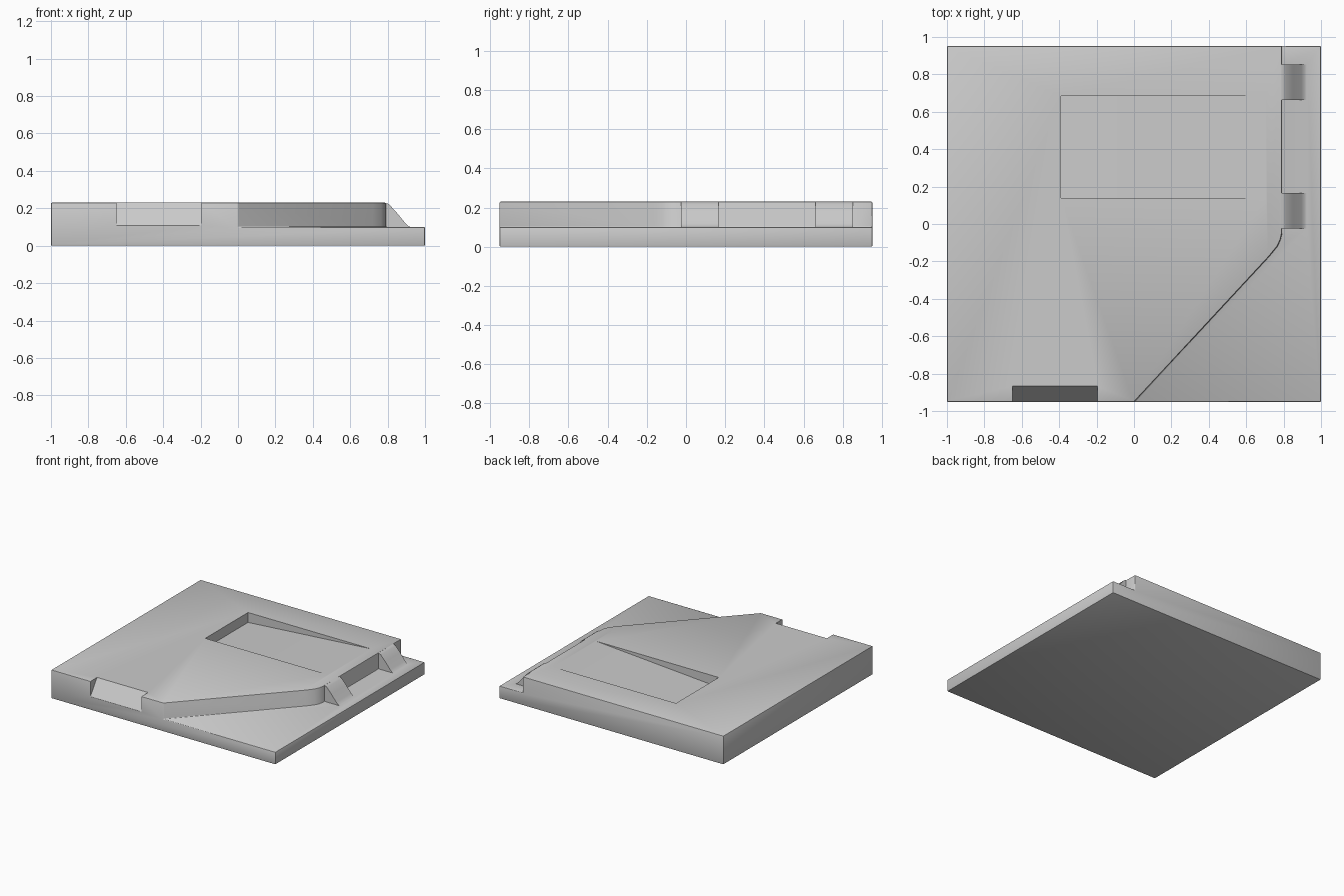
import bpy, bmesh
from mathutils import Vector

if "Cube" in bpy.data.objects:
    bpy.data.objects.remove(bpy.data.objects["Cube"])


def prism(name, points, direction):
    """Solid made by sweeping a flat outline along a direction."""
    bm = bmesh.new()
    face = bm.faces.new([bm.verts.new(p) for p in points])
    swept = bmesh.ops.extrude_face_region(bm, geom=[face])
    verts = [g for g in swept["geom"] if isinstance(g, bmesh.types.BMVert)]
    bmesh.ops.translate(bm, verts=verts, vec=Vector(direction))
    bmesh.ops.recalc_face_normals(bm, faces=bm.faces)
    mesh = bpy.data.meshes.new(name)
    bm.to_mesh(mesh)
    bm.free()
    obj = bpy.data.objects.new(name, mesh)
    bpy.context.collection.objects.link(obj)
    return obj


def combine(target, tool, operation):
    mod = target.modifiers.new(tool.name, 'BOOLEAN')
    mod.operation = operation
    mod.solver = 'EXACT'
    mod.object = tool
    bpy.context.view_layer.objects.active = target
    bpy.ops.object.modifier_apply(modifier=mod.name)
    bpy.data.objects.remove(tool)


TOP, STEP = 0.23, 0.10

# Full-height rectangular block
plate = prism("stepped_plate",
              [(-1, -.952, 0), (1, -.952, 0), (1, .952, 0), (-1, .952, 0)],
              (0, 0, TOP))

# Lower ledge along the right side and the diagonal front corner
ledge = [(-.045, -1), (1.1, -1), (1.1, 1.1), (.79, 1.1), (.79, -.05),
         (.782, -.085), (.765, -.12), (.72, -.175)]
combine(plate, prism("ledge_cutter", [(x, y, STEP) for x, y in ledge],
                     (0, 0, .3)), 'DIFFERENCE')

# Softened edges
bevel = plate.modifiers.new("soft_edges", 'BEVEL')
bevel.width = 0.006
bevel.segments = 2
bevel.limit_method = 'ANGLE'
bevel.angle_limit = 0.7
bpy.context.view_layer.objects.active = plate
bpy.ops.object.modifier_apply(modifier=bevel.name)

# Ramped pocket, deepest on the left and rising to the top surface
pocket = [(-.39, .15), (.72, .231), (.72, .3), (-.39, .3)]
combine(plate, prism("pocket_cutter", [(x, .14, z) for x, z in pocket],
                     (0, .545, 0)), 'DIFFERENCE')

# Sloped finger notch in the front edge
notch = [(-1.0, .039), (-.866, .232), (-.866, .3), (-1.0, .3)]
combine(plate, prism("notch_cutter", [(-.65, y, z) for y, z in notch],
                     (.455, 0, 0)), 'DIFFERENCE')

# Two sloped support lugs on the right wall
lug = [(.7, .05), (.93, .05), (.93, .098), (.912, .104), (.895, .12),
       (.85, .175), (.81, .219), (.797, .2265), (.78, .229), (.7, .2)]
for y in (-.025, .662):
    combine(plate, prism("support_lug", [(x, y, z) for x, z in lug],
                         (0, .19, 0)), 'UNION')

plate.select_set(True)
bpy.context.view_layer.objects.active = plate
bpy.ops.object.shade_smooth_by_angle(angle=0.6)
